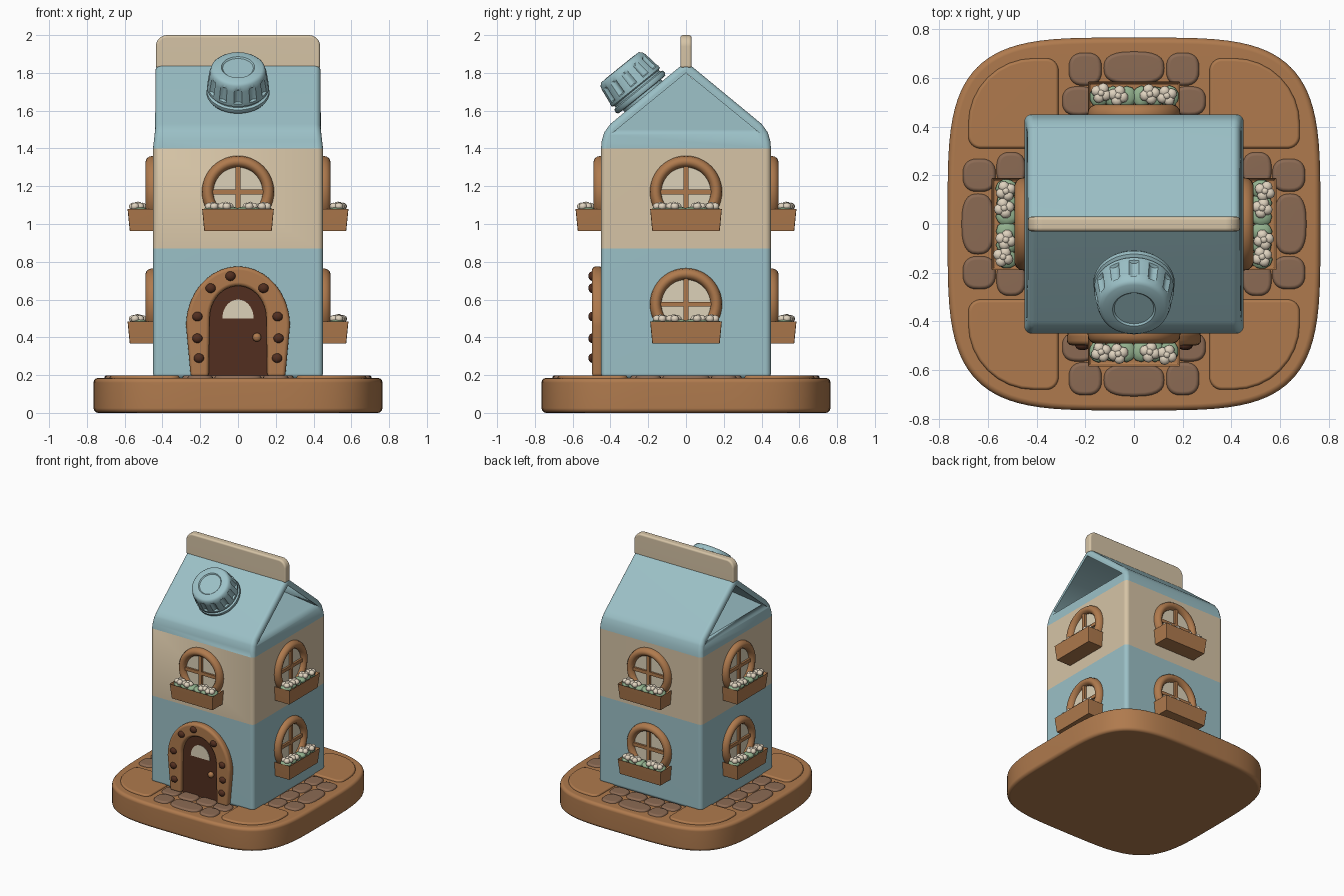
import bpy, bmesh, math, random
from mathutils import Vector, Matrix

if "Cube" in bpy.data.objects:
    bpy.data.objects.remove(bpy.data.objects["Cube"])
random.seed(4)

def mat(name, r, g, b):
    m = bpy.data.materials.new(name)
    m.diffuse_color = (r, g, b, 1)
    m.use_nodes = True
    m.node_tree.nodes["Principled BSDF"].inputs["Base Color"].default_value = m.diffuse_color
    return m

BLUE = mat("soft blue", 0.33, 0.53, 0.57)
CREAM = mat("cream", 0.67, 0.55, 0.38)
WOOD = mat("wood", 0.43, 0.195, 0.075)
DARK = mat("dark brown", 0.085, 0.028, 0.014)
STONE = mat("stone", 0.26, 0.145, 0.088)
GLASS = mat("window cream", 0.72, 0.64, 0.48)
LEAF = mat("leaf green", 0.29, 0.44, 0.27)
PETAL = mat("petal white", 0.74, 0.65, 0.52)

def finish(name, bm, *mats, angle=40):
    bmesh.ops.recalc_face_normals(bm, faces=bm.faces)
    me = bpy.data.meshes.new(name)
    bm.to_mesh(me)
    bm.free()
    for m in mats:
        me.materials.append(m)
    for p in me.polygons:
        p.use_smooth = True
    me.set_sharp_from_angle(angle=math.radians(angle))
    ob = bpy.data.objects.new(name, me)
    bpy.context.collection.objects.link(ob)
    wn = ob.modifiers.new("even shading", 'WEIGHTED_NORMAL')
    wn.keep_sharp = True
    return ob

def round_edges(bm, width, seg=3, limit=50):
    es = [e for e in bm.edges if len(e.link_faces) == 2
          and e.calc_face_angle(0) > math.radians(limit)]
    bmesh.ops.bevel(bm, geom=es, offset=width, segments=seg, profile=0.5,
                    affect='EDGES', clamp_overlap=True)

def prism_bm(pts, vec, bevel=0.0, seg=3):
    bm = bmesh.new()
    f = bm.faces.new([bm.verts.new(p) for p in pts])
    r = bmesh.ops.extrude_face_region(bm, geom=[f], use_keep_orig=True)
    bmesh.ops.translate(bm, vec=vec, verts=[g for g in r['geom'] if isinstance(g, bmesh.types.BMVert)])
    bmesh.ops.recalc_face_normals(bm, faces=bm.faces)
    if bevel:
        round_edges(bm, bevel, seg)
    return bm

def prism(name, pts, vec, m, bevel=0.0, seg=3):
    return finish(name, prism_bm(pts, vec, bevel, seg), m)

def superellipse(cx, cy, rx, ry, z, n, count):
    out = []
    for i in range(count):
        a = math.tau * i / count
        c, s = math.cos(a), math.sin(a)
        out.append((cx + rx * math.copysign(abs(c) ** (2 / n), c),
                    cy + ry * math.copysign(abs(s) ** (2 / n), s), z))
    return out

def blob(bm, loc, scale, index=0, sub=2, jitter=0.0):
    r = bmesh.ops.create_icosphere(bm, subdivisions=sub, radius=1)
    for v in r['verts']:
        k = 1 + random.uniform(-jitter, jitter)
        v.co = Vector([v.co[i] * scale[i] * k + loc[i] for i in range(3)])
        for f in v.link_faces:
            f.material_index = index

def box(bm, lo, hi):
    c = [(a + b) / 2 for a, b in zip(lo, hi)]
    s = [b - a for a, b in zip(lo, hi)]
    bmesh.ops.create_cube(bm, size=1, matrix=Matrix.Translation(c) @ Matrix.Diagonal((*s, 1)))

# base plate
prism("base", superellipse(0, 0, 0.765, 0.765, 0, 4, 96), (0, 0, 0.185), WOOD, 0.025)

# raised corner pads: one big outer rounding, three small ones
def pad_outline(sx, sy):
    pts = []
    for cx, cy, r, a0 in ((0.41, 0.41, 0.27, 0), (0.36, 0.63, 0.05, 90),
                          (0.36, 0.36, 0.05, 180), (0.63, 0.36, 0.05, 270)):
        for i in range(9):
            a = math.radians(a0 + 90 * i / 8)
            pts.append((sx * (cx + r * math.cos(a)), sy * (cy + r * math.sin(a)), 0.165))
    return pts
for sx in (-1, 1):
    for sy in (-1, 1):
        prism(f"corner_pad_{sx}_{sy}", pad_outline(sx, sy), (0, 0, 0.034), WOOD, 0.013)

# paving stones, the same path on each of the four sides
STONES = [(-0.2, 0.635, 0.068, 0.068), (0.0, 0.64, 0.125, 0.068), (0.2, 0.635, 0.068, 0.068),
          (-0.225, 0.505, 0.07, 0.06), (-0.08, 0.505, 0.075, 0.06),
          (0.075, 0.505, 0.075, 0.06), (0.225, 0.505, 0.07, 0.06)]
for side in range(4):
    for i, (x, y, rx, ry) in enumerate(STONES):
        ob = prism(f"paving_stone_{side}_{i}", superellipse(x, y, rx, ry, 0.165, 2.7, 24),
                   (0, 0, 0.034), STONE, 0.016)
        ob.rotation_euler.z = side * math.pi / 2

# carton body: side profile pushed along x, gable ends folded inwards
half = [(0.45, 0.18), (0.45, 1.40), (0.446, 1.44), (0.433, 1.485), (0.40, 1.53),
        (0.03, 1.835), (0.012, 1.845)]
prof = [(-0.45, y, z) for y, z in half] + [(-0.45, -y, z) for y, z in reversed(half)]
body = finish("carton_body", prism_bm(prof, (0.9, 0, 0), 0.03, 4), BLUE, CREAM)
cutters = []
for s in (-1, 1):
    bm = bmesh.new()
    tip = Vector((-0.05, 0, 1.80))
    pts = [tip] + [tip + (Vector(p) - tip) * 1.12 for p in
                   ((0.438, -0.385, 1.485), (0.438, 0.385, 1.485), (0.438, 0, 1.80))]
    vs = [bm.verts.new((s * p.x, p.y, p.z)) for p in pts]
    for f in ((0, 1, 2), (0, 2, 3), (0, 3, 1), (1, 3, 2)):
        bm.faces.new([vs[i] for i in f])
    cut = finish(f"gable_cutter_{s}", bm, BLUE)
    cut.hide_render = True
    cutters.append(cut)
    mod = body.modifiers.new("fold", 'BOOLEAN')
    mod.operation, mod.solver, mod.object = 'DIFFERENCE', 'EXACT', cut
body.modifiers.remove(body.modifiers["even shading"])
dg = bpy.context.evaluated_depsgraph_get()
bm = bmesh.new()
bm.from_mesh(body.evaluated_get(dg).to_mesh())
bpy.data.objects.remove(body)
for c in cutters:
    bpy.data.objects.remove(c)
# colour bands by height, slight taper of the roof
for z in (0.87, 1.40, 1.50):
    bmesh.ops.bisect_plane(bm, geom=bm.verts[:] + bm.edges[:] + bm.faces[:],
                           plane_co=(0, 0, z), plane_no=(0, 0, 1))
for f in bm.faces:
    f.material_index = int(0.87 < f.calc_center_median().z < 1.40)
for v in bm.verts:
    v.co.x *= 1 - 0.03 * min(1, max(0, (v.co.z - 1.40) / 0.12))
finish("carton_body", bm, BLUE, CREAM)

# top seal fin
fin = [(0.435, -0.03, 1.825)]
fin += [(0.375 + 0.06 * math.cos(a), -0.03, 1.94 + 0.06 * math.sin(a))
        for a in [math.pi / 2 * i / 8 for i in range(9)]]
fin += [(-x, y, z) for x, y, z in reversed(fin)]
prism("top_seal", fin, (0, 0.06, 0), CREAM, 0.014)

# screw cap on the front roof slope: turned profile with flutes
CAP = [(0.13, -0.04, 0), (0.13, 0.012, 0), (0.16, 0.014, 0), (0.167, 0.025, 0), (0.165, 0.042, 0),
       (0.152, 0.048, 0), (0.152, 0.058, 0), (0.164, 0.064, 0), (0.163, 0.08, 0), (0.162, 0.085, 1),
       (0.152, 0.155, 1), (0.149, 0.165, 0), (0.143, 0.185, 0), (0.128, 0.198, 0), (0.088, 0.2, 0),
       (0.081, 0.193, 0)]
bm = bmesh.new()
N = 96
rings = []
for r, h, flute in CAP:
    ring = []
    for i in range(N):
        a = math.tau * i / N
        rr = r * (1 - 0.08 * flute * max(0, math.cos(12 * a)) ** 0.5)
        ring.append(bm.verts.new((rr * math.cos(a), rr * math.sin(a), h)))
    rings.append(ring)
for a, b in zip(rings, rings[1:]):
    for i in range(N):
        j = (i + 1) % N
        bm.faces.new((a[i], a[j], b[j], b[i]))
bm.faces.new(rings[0])
bm.faces.new(rings[-1])
cap = finish("screw_cap", bm, BLUE)
cap.location = (0, -0.225, 1.675)
cap.rotation_euler.x = math.radians(39)

# window parts, modelled on the front wall around z = 0
bm = bmesh.new()
pts = [(0.135 * math.cos(math.tau * i / 40), -0.456, 0.135 * math.sin(math.tau * i / 40)) for i in range(40)]
pane = prism("window_pane", pts, (0, 0.009, 0), GLASS)

M, K = 48, 12
grid = [[bm.verts.new(((0.16 + 0.031 * math.cos(b)) * math.cos(a), -0.45 - 0.04 * math.sin(b),
                       (0.16 + 0.031 * math.cos(b)) * math.sin(a)))
         for b in [math.tau * k / K for k in range(K)]] for a in [math.tau * i / M for i in range(M)]]
for i in range(M):
    for k in range(K):
        i2, k2 = (i + 1) % M, (k + 1) % K
        bm.faces.new((grid[i][k], grid[i2][k], grid[i2][k2], grid[i][k2]))
box(bm, (-0.013, -0.473, -0.14), (0.013, -0.45, 0.14))
box(bm, (-0.14, -0.471, -0.013), (0.14, -0.45, 0.013))
frame = finish("window_frame", bm, WOOD)

# planter: tapered box with a sunken top
bm = bmesh.new()
box(bm, (-0.19, -0.585, -0.208), (0.19, -0.445, -0.088))
for v in bm.verts:
    if v.co.z < -0.15:
        v.co.x *= 0.94
        v.co.y = max(v.co.y, -0.573)
bm.faces.ensure_lookup_table()
top = max(bm.faces, key=lambda f: f.calc_center_median().z)
bmesh.ops.inset_region(bm, faces=[top], thickness=0.016)
bmesh.ops.translate(bm, vec=(0, 0, -0.03), verts=top.verts[:])
round_edges(bm, 0.005, 2)
planter = finish("planter_box", bm, WOOD)

# flowers and leaves
bm = bmesh.new()
for x in (-0.145, -0.085, -0.03, 0.03, 0.085, 0.145):
    blob(bm, (x, -0.522, -0.1), (0.04, 0.045, 0.022), 1, 2, 0.06)
for x in (-0.135, -0.065, 0.065, 0.135):
    y = -0.53 + random.uniform(-0.012, 0.012)
    for k in range(4):
        a = math.tau * k / 4 + x * 20
        blob(bm, (x + 0.02 * math.cos(a), y + 0.02 * math.sin(a), -0.077),
             (0.023, 0.023, 0.02), 0, 2, 0.04)
    blob(bm, (x, y, -0.066), (0.015, 0.015, 0.014), 0)
flowers = finish("flowers", bm, PETAL, LEAF, angle=70)

for side, label in enumerate(("front", "right", "back", "left")):
    for z, floor in ((1.17, "upper"), (0.575, "lower")):
        if (label, floor) == ("front", "lower"):
            continue
        for part in (pane, frame, planter, flowers):
            ob = part.copy()
            ob.name = f"{part.name}_{label}_{floor}"
            ob.location.z = z
            ob.rotation_euler.z = side * math.pi / 2
            bpy.context.collection.objects.link(ob)
for part in (pane, frame, planter, flowers):
    bpy.data.objects.remove(part)

# door with arched surround
def arch(foot, w, spring, top, y, n=32):
    pts = [(w * math.cos(math.pi * i / n), y, spring + (top - spring) * math.sin(math.pi * i / n))
           for i in range(n + 1)]
    return [(foot, y, 0.19)] + pts + [(-foot, y, 0.19)]
outer = arch(0.25, 0.275, 0.46, 0.775, -0.44)
inner = arch(0.155, 0.15, 0.50, 0.672, -0.44)
prism("door_surround", outer + inner[::-1], (0, -0.058, 0), WOOD, 0.02, 4)
prism("door", arch(0.158, 0.155, 0.50, 0.677, -0.44), (0, -0.027, 0), DARK)
half_moon = [(0.083 * math.cos(math.pi * i / 20), -0.471, 0.5 + 0.1 * math.sin(math.pi * i / 20))
             for i in range(21)]
prism("door_window", half_moon, (0, 0.008, 0), GLASS)
bm = bmesh.new()
blob(bm, (0.1, -0.482, 0.4), (0.023, 0.02, 0.023), 0, 3)
finish("door_knob", bm, WOOD)

# studs on the surround
STUDS = [(-0.207, 0.29), (-0.215, 0.395), (-0.215, 0.51), (-0.145, 0.66), (-0.04, 0.724),
         (0.207, 0.29), (0.215, 0.395), (0.21, 0.51), (0.135, 0.66)]
bm = bmesh.new()
for x, z in STUDS:
    blob(bm, (x, -0.497, z), (0.027, 0.02, 0.025), 0, 3)
finish("door_studs", bm, DARK)
